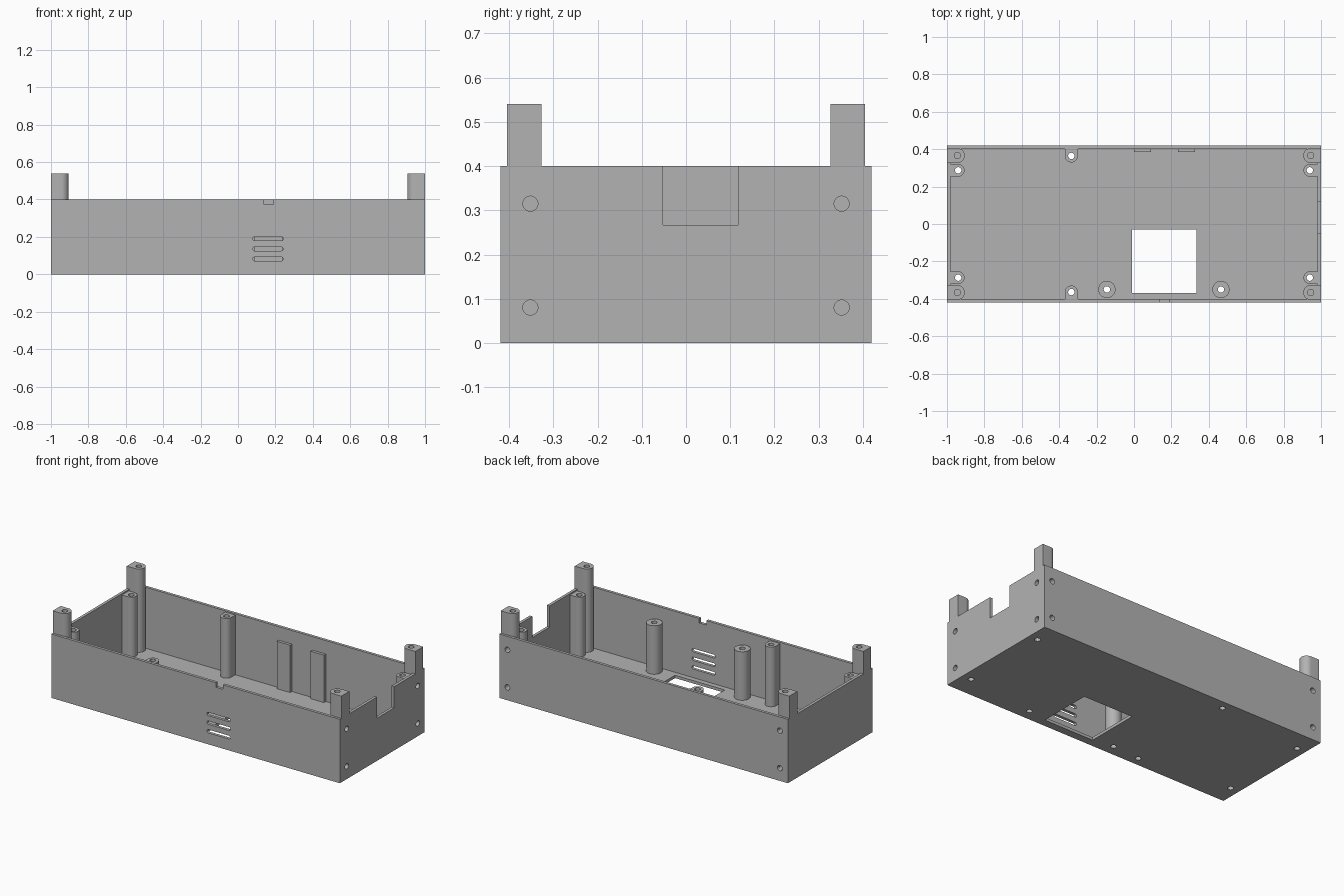
import bpy, bmesh
from math import pi, sin, cos, radians

cube = bpy.data.objects.get("Cube")
if cube:
    bpy.data.objects.remove(cube)

grey = bpy.data.materials.new("plain_grey")
grey.use_nodes = True
grey.diffuse_color = (0.45, 0.45, 0.45, 1)
grey.node_tree.nodes["Principled BSDF"].inputs["Base Color"].default_value = (0.45, 0.45, 0.45, 1)

W, D, H, T = 1.0, 0.42, 0.40, 0.018    # half width, half depth, wall height, thickness
POST_TOP = 0.54
HOLE = 0.017


# --- 2D outlines ---
def rect(u0, u1, v0, v1):
    return [(u0, v0), (u1, v0), (u1, v1), (u0, v1)]


def circle(u, v, r, n=32):
    return [(u + r * cos(2 * pi * i / n), v + r * sin(2 * pi * i / n)) for i in range(n)]


def tongue(u, v, r, back, angle, n=16):
    """Half-round end facing `angle`, with a straight part reaching `back` behind it."""
    pts = [(r * cos(a), r * sin(a)) for a in (-pi / 2 + pi * i / n for i in range(n + 1))]
    pts += [(-back, r), (-back, -r)]
    c, s = cos(angle), sin(angle)
    return [(u + p * c - q * s, v + p * s + q * c) for p, q in pts]


def slot(u, v, half, r, n=10):
    right = [(u + half - r + r * cos(a), v + r * sin(a))
             for a in (-pi / 2 + pi * i / n for i in range(n + 1))]
    return right + [(2 * u - p, 2 * v - q) for p, q in right]


# --- solids ---
def solid(name, prisms):
    """Each prism is (outline, low, high, axis)."""
    place = {"Z": lambda u, v, w: (u, v, w),
             "X": lambda u, v, w: (w, u, v),
             "Y": lambda u, v, w: (u, w, v)}
    bm = bmesh.new()
    for pts, lo, hi, axis in prisms:
        low = [bm.verts.new(place[axis](u, v, lo)) for u, v in pts]
        high = [bm.verts.new(place[axis](u, v, hi)) for u, v in pts]
        bm.faces.new(low)
        bm.faces.new(high)
        for i in range(len(pts)):
            j = (i + 1) % len(pts)
            bm.faces.new((low[i], low[j], high[j], high[i]))
    bmesh.ops.recalc_face_normals(bm, faces=bm.faces[:])
    mesh = bpy.data.meshes.new(name)
    bm.to_mesh(mesh)
    bm.free()
    mesh.materials.append(grey)
    obj = bpy.data.objects.new(name, mesh)
    bpy.context.scene.collection.objects.link(obj)
    return obj


def boolean(obj, tool, operation):
    mod = obj.modifiers.new("cut", "BOOLEAN")
    mod.operation, mod.solver, mod.object = operation, "EXACT", tool
    graph = bpy.context.evaluated_depsgraph_get()
    graph.update()
    mesh = bpy.data.meshes.new_from_object(obj.evaluated_get(graph))
    obj.modifiers.clear()
    obj.data = mesh


def finish(obj):
    obj.data.shade_smooth()
    obj.data.set_sharp_from_angle(angle=radians(30))


def discard(*tools):
    for tool in tools:
        bpy.data.objects.remove(tool)


# Open tray: floor and four walls
shell = solid("enclosure_shell", [(rect(-W, W, -D, D), 0, H, "Z")])
cavity = solid("cavity_cutter", [(rect(-W + T, W - T, -D + T, D - T), T, 1, "Z")])
boolean(shell, cavity, "DIFFERENCE")

# Corner posts, flush with the end walls and rising above the rim
corners = [(sx, sy) for sx in (-1, 1) for sy in (-1, 1)]
posts = solid("corner_posts", [
    (tongue(sx * 0.944, sy * 0.366, 0.039, 0.056, pi if sx > 0 else 0), T / 2, POST_TOP, "Z")
    for sx, sy in corners])
boolean(shell, posts, "UNION")

# Stand-off positions
end_studs = [(sx * 0.94, sy * 0.287) for sx, sy in corners]
wall_studs = [(-0.335, sy * 0.364) for sy in (-1, 1)]
round_studs = [(-0.145, -0.35), (0.465, -0.35)]
drills = [(circle(x, y, HOLE), -0.1, 0.5, "Z") for x, y in end_studs + wall_studs + round_studs]
stud_drill = solid("stud_drill", drills)

# Openings in the shell
cuts = [(rect(-0.01, 0.335, -0.37, -0.03), -0.1, 0.1, "Z"),          # floor window
        (rect(-0.052, 0.118, 0.267, 0.6), 0.95, 1.1, "X"),           # end wall notch
        (rect(0.14, 0.19, 0.372, 0.6), -0.5, -0.39, "Y")]            # front rim notch
cuts += [(slot(0.16, z, 0.081, 0.0105), -0.5, -0.39, "Y") for z in (0.082, 0.136, 0.19)]
cuts += [(circle(sx * 0.944, sy * 0.366, HOLE), POST_TOP - 0.12, 0.7, "Z") for sx, sy in corners]
for side in (-1, 1):
    for z in (0.08, 0.315):
        cuts.append((circle(side * 0.352, z, HOLE), 0.94, 1.1, "X"))
        cuts.append((circle(side * 0.944, z, HOLE), 0.37, 0.5, "Y"))
openings = solid("opening_cutter", cuts)
boolean(shell, openings, "DIFFERENCE")
boolean(shell, stud_drill, "DIFFERENCE")
finish(shell)

# Drilled stand-offs along the walls
for x, y in end_studs:
    angle = pi if x > 0 else 0
    stud = solid("end_standoff", [(tongue(x, y, 0.034, W - T - abs(x), angle), T, 0.392, "Z")])
    boolean(stud, stud_drill, "DIFFERENCE")
    finish(stud)
for x, y in wall_studs:
    angle = -pi / 2 if y > 0 else pi / 2
    stud = solid("wall_standoff", [(tongue(x, y, 0.035, D - T - abs(y), angle), T, 0.392, "Z")])
    boolean(stud, stud_drill, "DIFFERENCE")
    finish(stud)

# Free-standing round stand-offs
for x, y in round_studs:
    stud = solid("round_standoff", [(circle(x, y, 0.046), T, 0.322, "Z")])
    boolean(stud, stud_drill, "DIFFERENCE")
    finish(stud)

# Flat ribs on the inside of the back wall
for x in (0.0, 0.235):
    solid("back_rib", [(rect(x, x + 0.092, 0.384, D - T), T, 0.315, "Z")])

discard(cavity, posts, openings, stud_drill)
